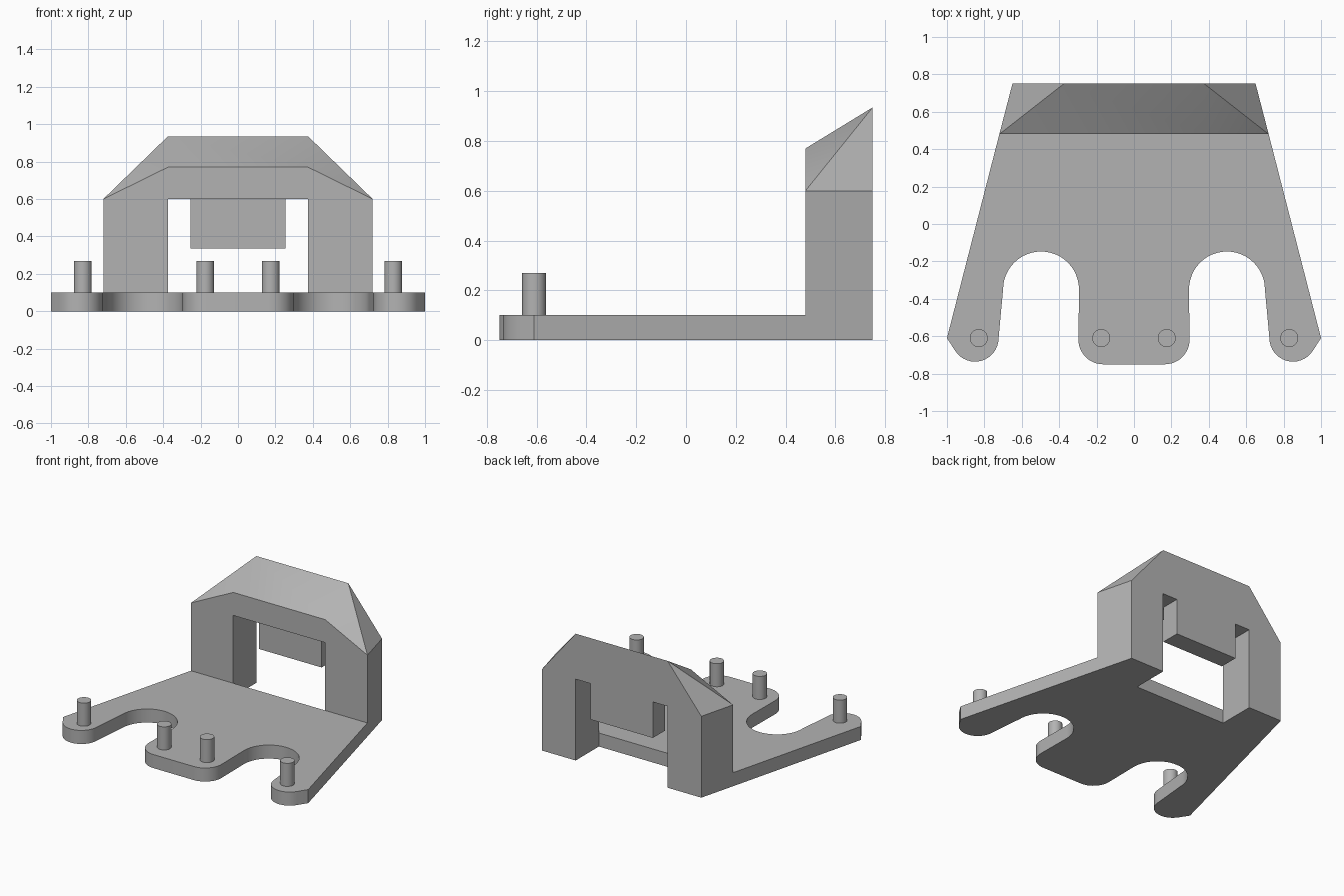
import bpy
import bmesh
from math import cos, sin, radians

cube = bpy.data.objects.get("Cube")
if cube:
    bpy.data.objects.remove(cube, do_unlink=True)

GREY = (0.45, 0.45, 0.45, 1)
mat = bpy.data.materials.new("plain grey")
mat.use_nodes = True
mat.diffuse_color = GREY
mat.node_tree.nodes["Principled BSDF"].inputs["Base Color"].default_value = GREY

PLATE_TOP = 0.1
FRONT_Y, BACK_Y = 0.48, 0.75      # depth of the upright frame
LEG_X, LINTEL_Z = 0.375, 0.6      # opening of the upright frame
OUT_F, OUT_B = 0.72, 0.65         # outer half widths, front and back


def finish(name, bm):
    bmesh.ops.recalc_face_normals(bm, faces=bm.faces)
    mesh = bpy.data.meshes.new(name)
    bm.to_mesh(mesh)
    bm.free()
    mesh.materials.append(mat)
    obj = bpy.data.objects.new(name, mesh)
    bpy.context.collection.objects.link(obj)
    bpy.ops.object.select_all(action="DESELECT")
    obj.select_set(True)
    bpy.context.view_layer.objects.active = obj
    bpy.ops.object.shade_smooth_by_angle(angle=radians(30))
    return obj


def arc(cx, cy, r, start, end, steps=16):
    angles = [radians(start + (end - start) * i / steps) for i in range(steps + 1)]
    return [(cx + r * cos(a), cy + r * sin(a)) for a in angles]


def mirrored(half):
    return half + [(-x, *rest) for x, *rest in reversed(half)]


def loft(name, loop_a, loop_b, creases=()):
    """Close two matching loops; quads listed in creases are split a[i]-b[j]."""
    bm = bmesh.new()
    a = [bm.verts.new(p) for p in loop_a]
    b = [bm.verts.new(p) for p in loop_b]
    bm.faces.new(a)
    bm.faces.new(b[::-1])
    n = len(a)
    for i in range(n):
        j = (i + 1) % n
        if (i, j) in creases:
            bm.faces.new((a[i], a[j], b[j]))
            bm.faces.new((a[i], b[j], b[i]))
        elif (j, i) in creases:
            bm.faces.new((a[i], a[j], b[i]))
            bm.faces.new((a[j], b[j], b[i]))
        else:
            bm.faces.new((a[i], a[j], b[j], b[i]))
    return finish(name, bm)


# Base plate: notched back, tapered sides, rounded lobes and two round bays
half = [(LEG_X, FRONT_Y), (LEG_X, BACK_Y), (OUT_B, BACK_Y), (OUT_F, FRONT_Y), (1, -0.61)]
half += arc(0.85, -0.61, 0.126, -33, -180)
half += arc(0.497, -0.35, 0.203, 0, 180, 24)
half += arc(0.165, -0.618, 0.132, 0, -90, 12)
outline = mirrored(half)
loft("base_plate", [(x, y, 0) for x, y in outline],
     [(x, y, PLATE_TOP) for x, y in outline])

# Upright frame: two legs and a lintel with a sloping, faceted hood


def frame_loop(y, outer, peak):
    half = [(LEG_X, y, LINTEL_Z), (LEG_X, y, PLATE_TOP), (outer, y, PLATE_TOP),
            (outer, y, LINTEL_Z), (LEG_X, y, peak)]
    return mirrored(half)


loft("upright_frame", frame_loop(FRONT_Y, OUT_F, 0.77),
     frame_loop(BACK_Y, OUT_B, 0.935), creases={(3, 4), (6, 5)})

# Hanging tab, flush with the back of the frame
tab = mirrored([(0.255, LINTEL_Z), (0.255, 0.335)])
loft("hanging_tab", [(x, 0.61, z) for x, z in tab], [(x, BACK_Y, z) for x, z in tab])

# Pegs along the front lobes
for label, x in (("outer", 0.83), ("inner", 0.175)):
    for side, sign in (("left", 1), ("right", -1)):
        ring = arc(sign * x, -0.61, 0.048, 0, 360, 32)[:-1]
        loft(f"{side}_{label}_peg", [(px, py, PLATE_TOP) for px, py in ring],
             [(px, py, 0.27) for px, py in ring])
